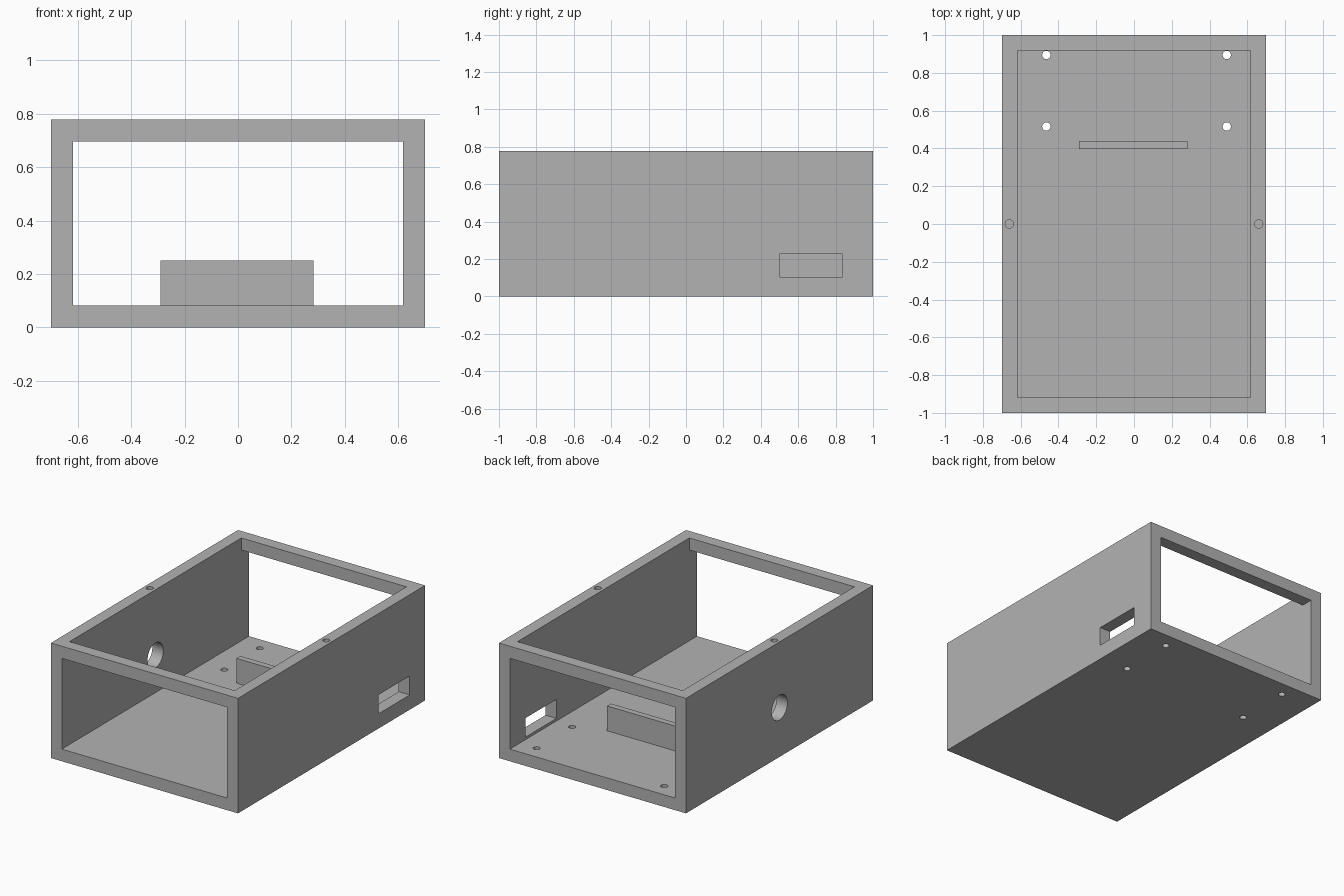
import bpy
import math

cube = bpy.data.objects.get("Cube")
if cube:
    bpy.data.objects.remove(cube, do_unlink=True)

W, L, H, T = 1.4, 2.0, 0.778, 0.082   # outer size and wall thickness

grey = bpy.data.materials.new("plain grey")
grey.use_nodes = True
colour = (0.45, 0.45, 0.45, 1)
grey.diffuse_color = colour
grey.node_tree.nodes["Principled BSDF"].inputs["Base Color"].default_value = colour


def box(name, x, y, z):
    """Box spanning the given (min, max) ranges."""
    spans = (x, y, z)
    bpy.ops.mesh.primitive_cube_add(size=1, location=[(a + b) / 2 for a, b in spans])
    ob = bpy.context.object
    ob.name = name
    ob.scale = [b - a for a, b in spans]
    bpy.ops.object.transform_apply(location=False, rotation=False, scale=True)
    ob.data.materials.append(grey)
    return ob


def rod(name, loc, radius, depth, along_x=False):
    bpy.ops.mesh.primitive_cylinder_add(
        vertices=48, radius=radius, depth=depth, location=loc,
        rotation=(0, math.pi / 2 if along_x else 0, 0))
    ob = bpy.context.object
    ob.name = name
    ob.data.materials.append(grey)
    return ob


def cut(target, cutter):
    mod = target.modifiers.new("cut", "BOOLEAN")
    mod.operation = "DIFFERENCE"
    mod.solver = "EXACT"
    mod.object = cutter
    bpy.context.view_layer.objects.active = target
    bpy.ops.object.modifier_apply(modifier=mod.name)
    bpy.data.objects.remove(cutter, do_unlink=True)


# Case: a block hollowed lengthwise, then opened at the top
inner_x = (-W / 2 + T, W / 2 - T)
case = box("case", (-W / 2, W / 2), (-L / 2, L / 2), (0, H))
cut(case, box("tunnel_cutter", inner_x, (-L, L), (T, H - T)))
cut(case, box("top_cutter", inner_x, (-L / 2 + T, L / 2 - T), (H / 2, H * 2)))

# Slot in the left wall and round hole in the right wall
cut(case, box("slot_cutter", (W / 2 - 2 * T, W), (0.503, 0.835), (0.1, 0.228)))
cut(case, rod("port_cutter", (-W / 2, 0, 0.334), 0.084, 4 * T, along_x=True))

# Mounting holes through the floor
for x in (-0.464, 0.491):
    for y in (0.516, 0.895):
        cut(case, rod("floor_hole_cutter", (x, y, 0), 0.022, 4 * T))

# Blind screw holes in the top rim
for side in (-1, 1):
    cut(case, rod("rim_hole_cutter", (side * 0.66, 0, H), 0.022, 0.3))

bpy.ops.object.select_all(action="DESELECT")
case.select_set(True)
bpy.context.view_layer.objects.active = case
bpy.ops.object.shade_smooth_by_angle(angle=math.radians(30))

# Upright divider on the floor
box("divider", (-0.29, 0.283), (0.398, 0.44), (T, 0.25))
